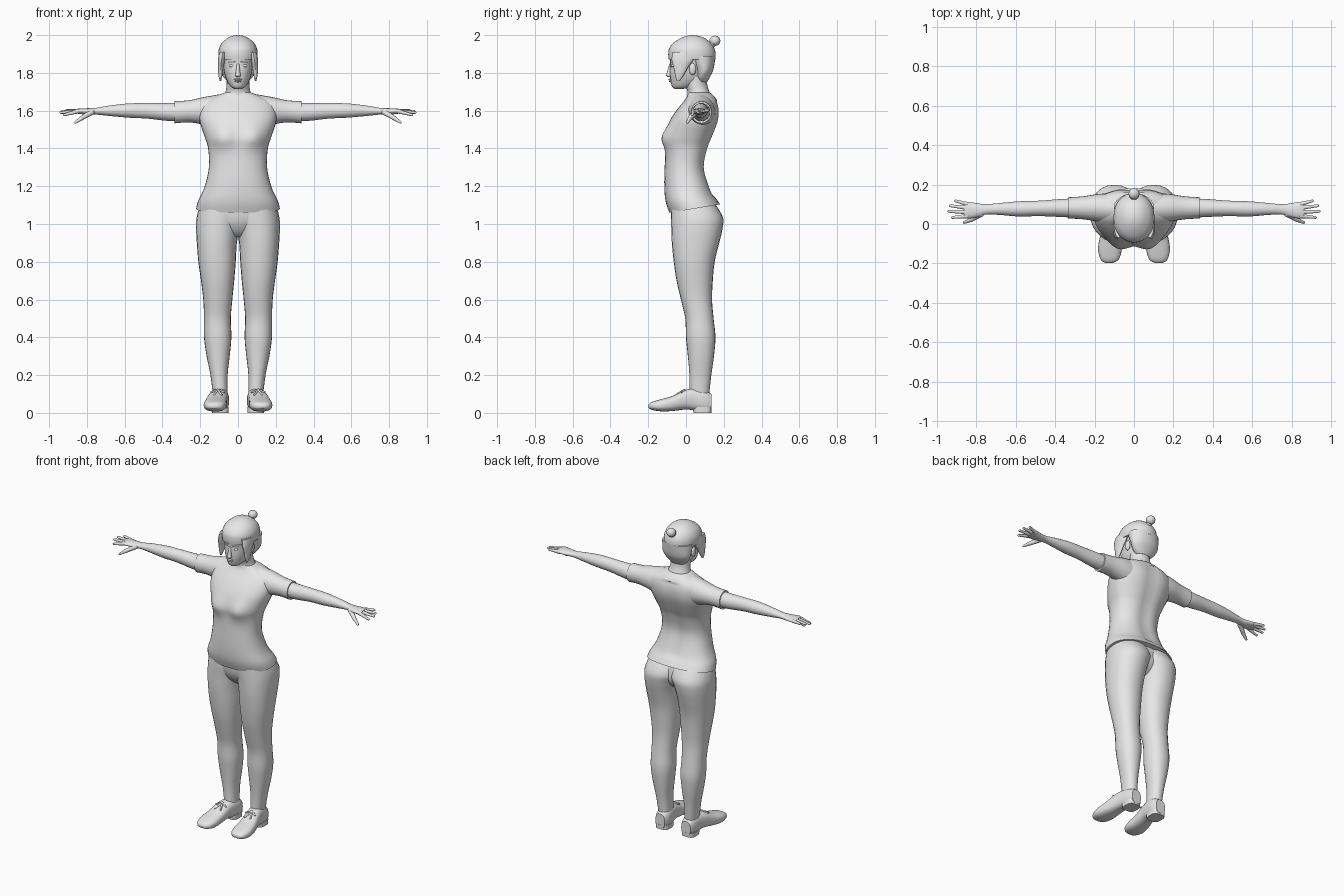
import bpy, bmesh, math
from mathutils import Vector

grey = bpy.data.materials.new("plain grey")
grey.diffuse_color = (0.8, 0.8, 0.8, 1)


def finish(name, bm, mirror=False, angle=50):
    bmesh.ops.recalc_face_normals(bm, faces=bm.faces)
    mesh = bpy.data.meshes.new(name)
    bm.to_mesh(mesh)
    bm.free()
    mesh.materials.append(grey)
    ob = bpy.data.objects.new(name, mesh)
    bpy.context.collection.objects.link(ob)
    bpy.ops.object.select_all(action='DESELECT')
    ob.select_set(True)
    bpy.context.view_layer.objects.active = ob
    bpy.ops.object.shade_smooth_by_angle(angle=math.radians(angle))
    if mirror:
        ob.modifiers.new("Mirror", 'MIRROR')
    return ob


def smooth_rows(rows, steps):
    """Catmull-Rom interpolation between cross-section rows."""
    out = []
    for i in range(len(rows) - 1):
        p = [rows[max(i - 1, 0)], rows[i], rows[i + 1], rows[min(i + 2, len(rows) - 1)]]
        for s in range(steps):
            t = s / steps
            out.append([0.5 * (2 * b + (c - a) * t + (2 * a - 5 * b + 4 * c - d) * t * t
                               + (3 * b - a - 3 * c + d) * t ** 3) for a, b, c, d in zip(*p)])
    return out + [list(rows[-1])]


def loft(name, axis, rows, mirror=False, power=2.0, steps=4, sides=24, shape=None):
    """Rows: position on axis, then low and high bounds on the two other axes."""
    bm = bmesh.new()
    rings = []
    for pos, a0, a1, b0, b1 in smooth_rows(rows, steps):
        ring = []
        for k in range(sides):
            t = 2 * math.pi * k / sides
            c, s = math.cos(t), math.sin(t)
            a = (a0 + a1) / 2 + (a1 - a0) / 2 * math.copysign(abs(c) ** (2 / power), c)
            b = (b0 + b1) / 2 + (b1 - b0) / 2 * math.copysign(abs(s) ** (2 / power), s)
            co = {'x': (pos, a, b), 'y': (a, pos, b), 'z': (a, b, pos)}[axis]
            ring.append(bm.verts.new(co))
        rings.append(ring)
    for r, q in zip(rings, rings[1:]):
        for k in range(sides):
            j = (k + 1) % sides
            bm.faces.new((r[k], r[j], q[j], q[k]))
    bm.faces.new(rings[0])
    bm.faces.new(rings[-1])
    if shape:
        for v in bm.verts:
            shape(v.co)
    return finish(name, bm, mirror)


def sym(rows):
    """Rows with one half width become symmetric bounds."""
    return [(z, -w, w, y0, y1) for z, w, y0, y1 in rows]


def rod(name, a, b, r1, r2, mirror=True):
    a, b = Vector(a), Vector(b)
    bm = bmesh.new()
    for p, r in ((a, r1), (b, r2)):
        g = bmesh.ops.create_uvsphere(bm, u_segments=10, v_segments=6, radius=r)
        bmesh.ops.translate(bm, verts=g['verts'], vec=p)
    g = bmesh.ops.create_cone(bm, segments=10, radius1=r1, radius2=r2, depth=(b - a).length)
    q = (b - a).to_track_quat('Z', 'Y')
    for v in g['verts']:
        v.co = q @ v.co + (a + b) / 2
    return finish(name, bm, mirror)


def ball(name, centre, size, mirror=False):
    bm = bmesh.new()
    bmesh.ops.create_uvsphere(bm, u_segments=16, v_segments=10, radius=1)
    for v in bm.verts:
        v.co = Vector([c + s * k for c, s, k in zip(centre, size, v.co)])
    return finish(name, bm, mirror)


# Shirt, with bust, hollow spine and a hem that rises to the back
def shirt_shape(co):
    if co.y < 0:
        d = ((abs(co.x) - 0.08) / 0.06) ** 2 + ((co.z - 1.455) / 0.06) ** 2
        co.y -= 0.03 * math.exp(-d)
    elif 1.15 < co.z < 1.65:
        co.y -= 0.012 * math.exp(-(co.x / 0.04) ** 2)
    if co.z < 1.15:
        co.z += max(0, co.y + 0.08) * 0.17 * (1.15 - co.z) / 0.09


loft("shirt", 'z', sym([
    (1.06, 0.222, -0.088, 0.180), (1.12, 0.210, -0.108, 0.160), (1.20, 0.176, -0.115, 0.126),
    (1.30, 0.154, -0.113, 0.100), (1.40, 0.158, -0.108, 0.118), (1.46, 0.176, -0.106, 0.142),
    (1.54, 0.202, -0.088, 0.172), (1.60, 0.205, -0.052, 0.178), (1.645, 0.185, -0.015, 0.168),
    (1.675, 0.125, 0.005, 0.150), (1.695, 0.072, 0.010, 0.128)]),
    power=2.3, sides=40, shape=shirt_shape)
loft("sleeve", 'x', [
    (0.10, 0.00, 0.155, 1.50, 1.686), (0.18, 0.012, 0.152, 1.525, 1.672),
    (0.26, 0.024, 0.140, 1.538, 1.655), (0.335, 0.028, 0.135, 1.533, 1.650)], mirror=True)

# Arms and hands
loft("arm", 'x', [
    (0.25, 0.03, 0.13, 1.545, 1.645), (0.36, 0.035, 0.127, 1.545, 1.640),
    (0.48, 0.040, 0.118, 1.558, 1.640), (0.58, 0.038, 0.115, 1.563, 1.638),
    (0.68, 0.046, 0.106, 1.572, 1.627), (0.75, 0.048, 0.100, 1.579, 1.615),
    (0.79, 0.036, 0.104, 1.578, 1.613), (0.835, 0.028, 0.112, 1.582, 1.612),
    (0.862, 0.032, 0.110, 1.586, 1.608)], mirror=True)
for i, (y0, tip) in enumerate([(0.040, (0.920, 0.033, 1.578)), (0.060, (0.938, 0.064, 1.590)),
                               (0.082, (0.930, 0.092, 1.597)), (0.101, (0.903, 0.117, 1.602))]):
    rod(f"finger_{i + 1}", (0.845, y0, 1.597), tip, 0.0115, 0.007)
rod("thumb_base", (0.775, 0.052, 1.592), (0.825, 0.022, 1.562), 0.016, 0.012)
rod("thumb_tip", (0.825, 0.022, 1.562), (0.860, 0.008, 1.538), 0.012, 0.007)

# Trousers
loft("trouser_leg", 'z', [
    (0.09, 0.055, 0.132, 0.020, 0.122), (0.20, 0.055, 0.146, 0.018, 0.134),
    (0.30, 0.044, 0.166, 0.010, 0.148), (0.40, 0.035, 0.180, 0.000, 0.156),
    (0.50, 0.038, 0.180, -0.004, 0.146), (0.60, 0.030, 0.184, -0.027, 0.138),
    (0.70, 0.020, 0.196, -0.050, 0.142), (0.80, 0.012, 0.210, -0.065, 0.152),
    (0.90, 0.006, 0.218, -0.075, 0.176), (0.98, -0.010, 0.222, -0.078, 0.194),
    (1.04, -0.030, 0.218, -0.080, 0.194), (1.12, -0.030, 0.195, -0.080, 0.145)],
    mirror=True, power=2.2)
loft("trouser_seat", 'z', sym([
    (0.93, 0.06, -0.01, 0.09), (0.96, 0.12, -0.045, 0.135), (1.02, 0.19, -0.075, 0.165),
    (1.12, 0.195, -0.085, 0.145)]), power=2.3)

# Shoes with heel blocks and laces
loft("shoe", 'y', [
    (-0.198, 0.108, 0.145, 0.026, 0.044), (-0.18, 0.078, 0.169, 0.016, 0.058),
    (-0.13, 0.062, 0.182, 0.008, 0.073), (-0.07, 0.060, 0.174, 0.010, 0.090),
    (0.00, 0.056, 0.156, 0.018, 0.122), (0.05, 0.050, 0.145, 0.012, 0.130),
    (0.10, 0.048, 0.138, 0.004, 0.122), (0.135, 0.060, 0.126, 0.008, 0.100)],
    mirror=True, power=2.6)
loft("shoe_heel", 'z', [(0.0, 0.050, 0.137, 0.040, 0.134), (0.03, 0.050, 0.138, 0.035, 0.136)],
     mirror=True, power=3.5, steps=1)
for i, (dx, dy) in enumerate([(-0.035, -0.015), (0.035, -0.015), (-0.02, -0.045), (0.02, -0.045)]):
    rod(f"lace_{i + 1}", (0.107, -0.008, 0.122), (0.107 + dx, -0.008 + dy, 0.118 + dy * 0.5),
        0.006, 0.005)

# Neck and head
loft("neck", 'z', sym([(1.66, 0.085, 0.005, 0.140), (1.70, 0.066, 0.008, 0.124),
                       (1.74, 0.060, -0.005, 0.112), (1.80, 0.060, -0.010, 0.110)]))
loft("face", 'z', sym([
    (1.716, 0.020, -0.062, -0.01), (1.728, 0.040, -0.074, 0.04), (1.76, 0.060, -0.082, 0.085),
    (1.80, 0.073, -0.086, 0.11), (1.85, 0.080, -0.084, 0.125), (1.90, 0.082, -0.084, 0.13),
    (1.95, 0.060, -0.05, 0.10)]), power=2.2)
loft("nose", 'z', sym([(1.777, 0.006, -0.092, -0.07), (1.786, 0.015, -0.106, -0.07),
                       (1.80, 0.012, -0.102, -0.07), (1.85, 0.007, -0.087, -0.07)]), sides=12)
ball("upper_lip", (0, -0.083, 1.765), (0.022, 0.009, 0.005))
ball("lower_lip", (0, -0.081, 1.756), (0.018, 0.009, 0.006))
ball("eye", (0.033, -0.071, 1.838), (0.016, 0.009, 0.008), True)
rod("eyebrow", (0.018, -0.082, 1.858), (0.050, -0.068, 1.858), 0.004, 0.003)
ball("ear", (0.078, 0.035, 1.82), (0.012, 0.018, 0.032), True)

# Hair: cap with fringe, nape, side locks and bun
loft("hair_cap", 'z', sym([
    (1.872, 0.102, -0.092, 0.155), (1.90, 0.104, -0.094, 0.157), (1.93, 0.100, -0.089, 0.150),
    (1.96, 0.084, -0.066, 0.130), (1.985, 0.054, -0.026, 0.098), (1.996, 0.028, 0.005, 0.066),
    (2.00, 0.004, 0.030, 0.040)]), power=2.1, sides=32)
loft("hair_nape", 'z', sym([
    (1.752, 0.050, 0.060, 0.112), (1.78, 0.078, 0.050, 0.128), (1.82, 0.096, 0.045, 0.146),
    (1.89, 0.102, 0.010, 0.156)]))
loft("side_lock", 'z', [
    (1.757, 0.089, 0.097, -0.050, -0.032), (1.79, 0.082, 0.104, -0.058, -0.010),
    (1.83, 0.076, 0.106, -0.066, 0.012), (1.87, 0.068, 0.106, -0.076, 0.040),
    (1.91, 0.060, 0.100, -0.070, 0.050)], mirror=True, sides=16)
rod("bun_stem", (0, 0.115, 1.935), (0, 0.148, 1.962), 0.022, 0.018, False)
ball("bun", (0, 0.153, 1.970), (0.028, 0.029, 0.027))
